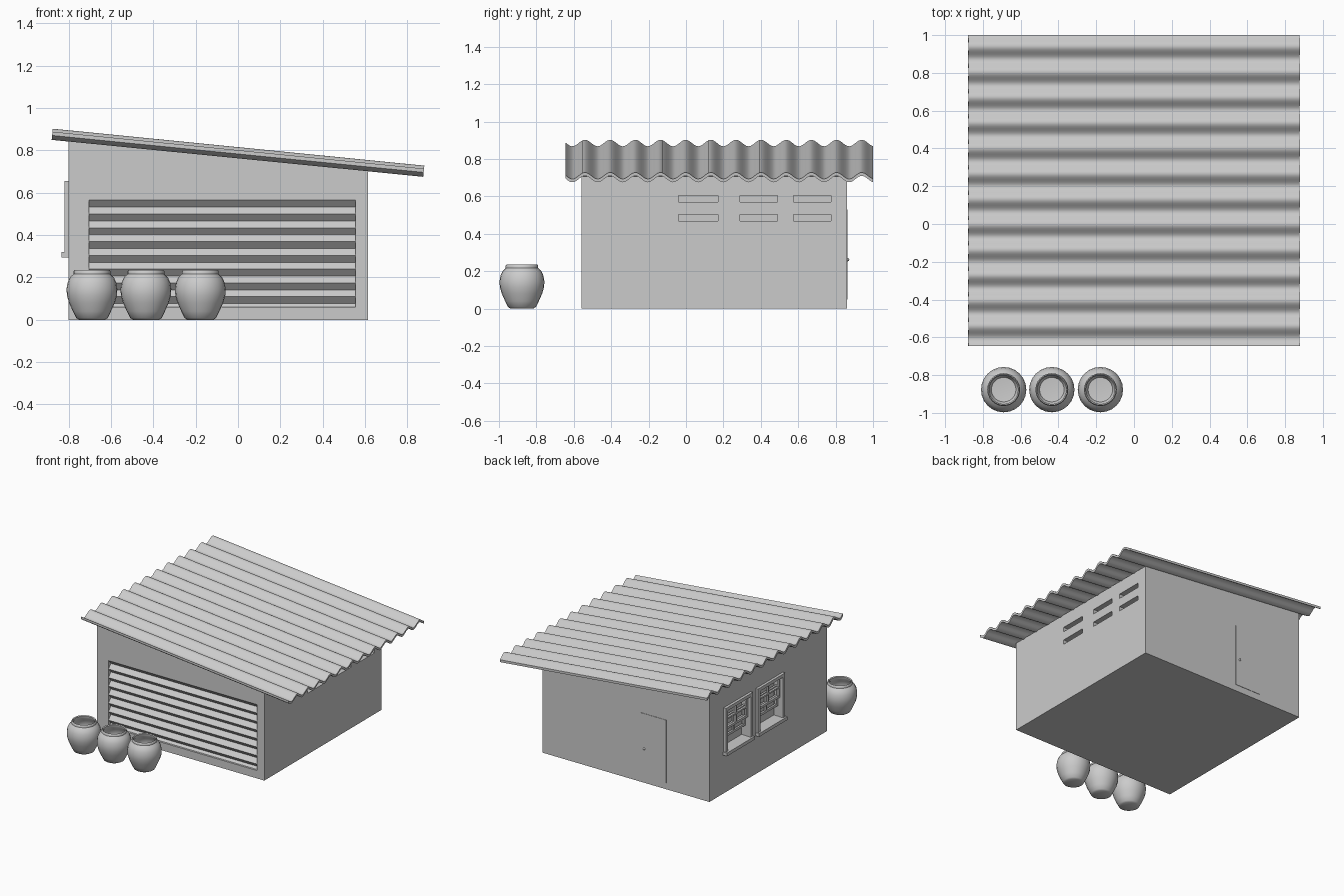
import bpy, bmesh, math
from mathutils import Matrix, Vector

if "Cube" in bpy.data.objects:
    bpy.data.objects.remove(bpy.data.objects["Cube"])


def finish(name, bm, smooth=False):
    bmesh.ops.recalc_face_normals(bm, faces=bm.faces)
    me = bpy.data.meshes.new(name)
    bm.to_mesh(me)
    bm.free()
    ob = bpy.data.objects.new(name, me)
    bpy.context.collection.objects.link(ob)
    if smooth:
        bpy.ops.object.select_all(action='DESELECT')
        ob.select_set(True)
        bpy.context.view_layer.objects.active = ob
        bpy.ops.object.shade_smooth_by_angle(angle=math.radians(40))
    return ob


def add_box(bm, x0, x1, y0, y1, z0, z1):
    m = Matrix.Translation(((x0 + x1) / 2, (y0 + y1) / 2, (z0 + z1) / 2))
    bmesh.ops.create_cube(bm, size=1, matrix=m @ Matrix.Diagonal((x1 - x0, y1 - y0, z1 - z0, 1)))


def boxes(name, items):
    bm = bmesh.new()
    for b in items:
        add_box(bm, *b)
    return finish(name, bm)


def prism(name, pts, offset, smooth=False):
    """Extrude a closed 3D outline along offset."""
    bm = bmesh.new()
    f = bm.faces.new([bm.verts.new(p) for p in pts])
    r = bmesh.ops.extrude_face_region(bm, geom=[f], use_keep_orig=True)
    bmesh.ops.translate(bm, verts=[v for v in r['geom'] if isinstance(v, bmesh.types.BMVert)], vec=offset)
    return finish(name, bm, smooth)


def cut(target, cutter):
    mod = target.modifiers.new("cut", 'BOOLEAN')
    mod.operation = 'DIFFERENCE'
    mod.solver = 'EXACT'
    mod.object = cutter
    bpy.context.view_layer.objects.active = target
    bpy.ops.object.modifier_apply(modifier=mod.name)
    bpy.data.objects.remove(cutter)


SLOPE = 0.0994
X0, X1, Y0, Y1 = -0.80, 0.615, -0.56, 0.86

# Walls with a sloping top
walls = prism("walls", [(X0, Y0, 0), (X1, Y0, 0), (X1, Y0, 0.768 - SLOPE * X1), (X0, Y0, 0.768 - SLOPE * X0)],
              (0, Y1 - Y0, 0))

# Slatted shutter: zigzag recess in the front wall
half = 0.505 / 15.5
zig = [(-0.705, Y0 - 0.05, 0.565)]
for i in range(16):
    zig.append((-0.705, Y0 + (0.03 if i % 2 else 0.001), 0.565 - i * half))
zig += [(-0.705, Y0 + 0.015, 0.06), (-0.705, Y0 - 0.05, 0.06)]
cut(walls, prism("shutter_cutter", zig, (1.26, 0, 0)))

# Vent slots in the right wall
cut(walls, boxes("vent_cutter", [(X1 - 0.04, X1 + 0.05, y, y + w, z, z + 0.035)
                                 for y, w in ((-0.04, 0.21), (0.29, 0.2), (0.575, 0.2))
                                 for z in (0.468, 0.57)]))

# Window recesses in the left wall
WINDOWS = (0.525, 0.135)
cut(walls, boxes("window_cutter", [(X0 - 0.05, X0 + 0.06, c - 0.14, c + 0.14, 0.32, 0.63) for c in WINDOWS]))

# Windows: frame, sill, upper sash with muntins, half-raised lower sash
for n, c in enumerate(WINDOWS):
    a, b = X0 - 0.02, X0 + 0.01
    boxes(f"window_frame_{n}", [
        (a, b, c - 0.163, c - 0.138, 0.305, 0.655), (a, b, c + 0.138, c + 0.163, 0.305, 0.655),
        (a, b, c - 0.139, c + 0.139, 0.63, 0.655)])
    boxes(f"window_sill_{n}", [(X0 - 0.033, X0 + 0.01, c - 0.17, c + 0.17, 0.295, 0.32)])
    for part, s0, z0, z1 in (("upper", X0 + 0.005, 0.47, 0.63), ("lower", X0 + 0.025, 0.40, 0.56)):
        s1, m = s0 + 0.015, (z0 + z1) / 2
        boxes(f"{part}_sash_{n}", [
            (s0, s1, c - 0.14, c - 0.122, z0, z1), (s0, s1, c + 0.122, c + 0.14, z0, z1),
            (s0, s1, c - 0.123, c + 0.123, z0, z0 + 0.018), (s0, s1, c - 0.123, c + 0.123, z1 - 0.018, z1),
            (s0, s1, c - 0.006, c + 0.006, z0, z1), (s0, s1, c - 0.123, c + 0.123, m - 0.006, m + 0.006)])

# Back door and knob
boxes("door", [(-0.437, -0.215, Y1 - 0.02, Y1 + 0.003, 0.05, 0.53)])
bm = bmesh.new()
bmesh.ops.create_uvsphere(bm, u_segments=12, v_segments=8, radius=0.009,
                          matrix=Matrix.Translation((-0.25, Y1 + 0.004, 0.262)))
finish("door_knob", bm, True)

# Corrugated roof sheet
L = 1.755 * math.sqrt(1 + SLOPE ** 2)
N = 146
ys = [-0.645 + 1.645 * i / N for i in range(N + 1)]
wave = [0.0175 * math.cos(2 * math.pi * (y + 0.54) / 0.1345) for y in ys]
outline = [(-L / 2, y, w + 0.009) for y, w in zip(ys, wave)]
outline += [(-L / 2, y, w - 0.009) for y, w in zip(reversed(ys), reversed(wave))]
roof = prism("corrugated_roof", outline, (L, 0, 0), True)
roof.location = (0, 0, 0.789)
roof.rotation_euler = (0, math.atan(SLOPE), 0)

# Row of round pots
PROFILE = [(0, 0), (0.06, 0), (0.074, 0.008), (0.09, 0.04), (0.108, 0.08), (0.118, 0.115), (0.12, 0.145),
           (0.115, 0.175), (0.104, 0.2), (0.087, 0.216), (0.087, 0.229), (0.082, 0.235), (0.076, 0.229),
           (0.078, 0.21), (0.1, 0.185), (0.108, 0.145), (0.095, 0.08), (0.065, 0.02), (0, 0.015)]
for n, x in enumerate((-0.69, -0.435, -0.178)):
    bm = bmesh.new()
    vs = [bm.verts.new((r, 0, z)) for r, z in PROFILE]
    es = [bm.edges.new(p) for p in zip(vs, vs[1:])]
    bmesh.ops.spin(bm, geom=vs + es, cent=(0, 0, 0), axis=(0, 0, 1), angle=2 * math.pi, steps=24)
    bmesh.ops.remove_doubles(bm, verts=bm.verts, dist=0.0005)
    finish(f"pot_{n}", bm, True).location = (x, -0.877, 0)
